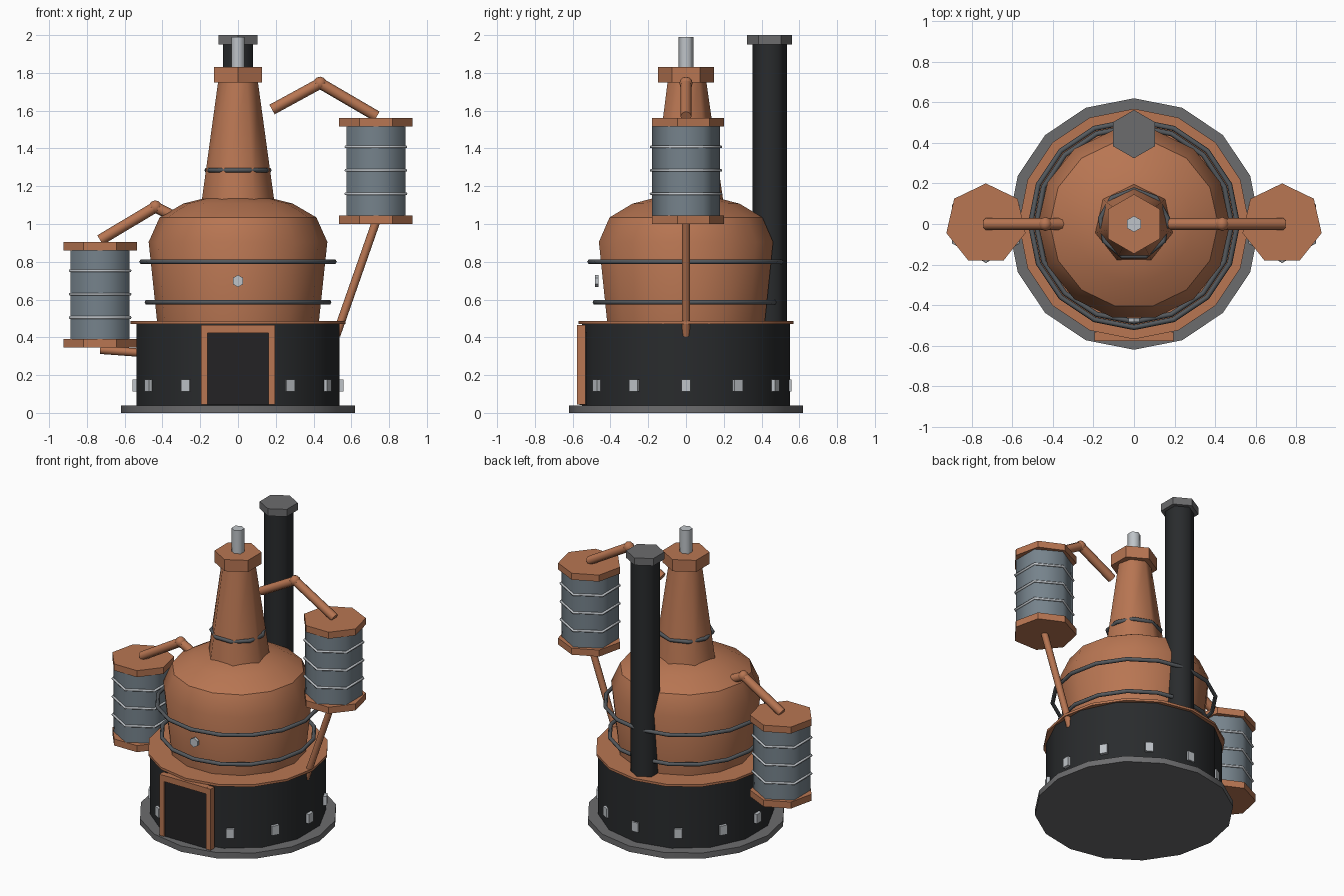
import bpy, bmesh
from math import sin, cos, pi, radians
from mathutils import Vector

if "Cube" in bpy.data.objects:
    bpy.data.objects.remove(bpy.data.objects["Cube"])


def material(name, rgb):
    m = bpy.data.materials.new(name)
    m.diffuse_color = (*rgb, 1)
    m.use_nodes = True
    m.node_tree.nodes["Principled BSDF"].inputs["Base Color"].default_value = m.diffuse_color
    return m


COPPER = material("copper", (0.48, 0.18, 0.085))
BLACK = material("black_iron", (0.022, 0.024, 0.026))
IRON = material("grey_iron", (0.15, 0.15, 0.155))
HOOP = material("hoop_steel", (0.09, 0.10, 0.11))
TANK = material("blue_steel", (0.18, 0.225, 0.26))
STEEL = material("pale_steel", (0.52, 0.55, 0.58))
DOOR = material("door_dark", (0.017, 0.016, 0.018))


def finish(name, bm, mat, angle):
    bmesh.ops.recalc_face_normals(bm, faces=bm.faces)
    me = bpy.data.meshes.new(name)
    bm.to_mesh(me)
    bm.free()
    ob = bpy.data.objects.new(name, me)
    bpy.context.collection.objects.link(ob)
    me.materials.append(mat)
    if angle:
        bpy.ops.object.select_all(action='DESELECT')
        ob.select_set(True)
        bpy.context.view_layer.objects.active = ob
        bpy.ops.object.shade_smooth_by_angle(angle=radians(angle))
    return ob


def lathe(name, profile, n, mat, x=0, y=0, start=pi / 2, ring=False, angle=30):
    """Spin (radius, z) points into an n-sided solid, or a hollow ring."""
    bm = bmesh.new()
    rows = [[bm.verts.new((x + r * cos(start + 2 * pi * i / n), y + r * sin(start + 2 * pi * i / n), z))
             for i in range(n)] for r, z in profile]
    pairs = list(zip(rows, rows[1:]))
    if ring:
        pairs.append((rows[-1], rows[0]))
    else:
        bm.faces.new(rows[0])
        bm.faces.new(rows[-1])
    for a, b in pairs:
        for i in range(n):
            j = (i + 1) % n
            bm.faces.new((a[i], a[j], b[j], b[i]))
    return finish(name, bm, mat, angle)


def hoop(name, r, z, t, n, mat, x=0):
    section = [(r + t * cos(k * pi / 3), z + t * sin(k * pi / 3)) for k in range(6)]
    return lathe(name, section, n, mat, x=x, ring=True, angle=65)


def pipe(name, a, b, r, mat, n=8):
    a, b = Vector(a), Vector(b)
    ob = lathe(name, [(r, 0), (r, (b - a).length)], n, mat, angle=50)
    ob.location = a
    ob.rotation_euler = (b - a).to_track_quat('Z', 'Y').to_euler()
    return ob


def box(name, size, loc, mat, turn=0):
    bm = bmesh.new()
    bmesh.ops.create_cube(bm, size=1)
    bmesh.ops.scale(bm, vec=size, verts=bm.verts)
    ob = finish(name, bm, mat, 0)
    ob.location = loc
    ob.rotation_euler.z = turn
    return ob


# Base plate, furnace and copper rim
lathe("base_plate", [(0.62, 0), (0.62, 0.04)], 16, IRON)
lathe("furnace", [(0.55, 0.04), (0.55, 0.472)], 14, BLACK)
lathe("furnace_rim", [(0.568, 0.47), (0.568, 0.486)], 16, COPPER)

# Rivets around the furnace
for i in range(12):
    a = i * pi / 6
    box(f"rivet_{i}", (0.03, 0.05, 0.064), (0.543 * cos(a), 0.543 * sin(a), 0.146), STEEL, a)

# Furnace door and its frame
box("door_panel", (0.33, 0.04, 0.385), (0, -0.545, 0.235), DOOR)
for s in (-1, 1):
    box(f"door_post_{s}", (0.034, 0.044, 0.42), (s * 0.178, -0.555, 0.255), COPPER)
box("door_lintel", (0.322, 0.044, 0.042), (0, -0.555, 0.445), COPPER)

# Copper pot with domed shoulder, and its hoops
lathe("pot", [(0.428, 0.48), (0.473, 0.905), (0.415, 1.035), (0.29, 1.108), (0.13, 1.148)],
      14, COPPER, start=0, angle=35)
hoop("lower_hoop", 0.482, 0.586, 0.013, 16, HOOP)
hoop("upper_hoop", 0.51, 0.80, 0.013, 16, HOOP)
pipe("gauge", (0, -0.463, 0.698), (0, -0.482, 0.698), 0.032, STEEL, 6)

# Neck, collar, cap and vent
lathe("neck", [(0.196, 1.13), (0.107, 1.76)], 7, COPPER, angle=60)
hoop("neck_ring", 0.168, 1.285, 0.013, 9, HOOP)
lathe("neck_cap", [(0.147, 1.75), (0.147, 1.83)], 6, COPPER)
lathe("vent", [(0.04, 1.82), (0.04, 1.99)], 6, STEEL, angle=65)

# Chimney at the back
lathe("chimney", [(0.092, 0.44), (0.092, 1.96)], 6, BLACK, y=0.443, angle=65)
lathe("chimney_cap", [(0.119, 1.95), (0.119, 2.0)], 6, IRON, y=0.443)

# Two condensers, each with flanges and three bands
for side, x, z in (("right", 0.73, 1.0), ("left", -0.73, 0.345)):
    lathe(f"{side}_condenser", [(0.18, z + 0.03), (0.18, z + 0.53)], 6, TANK, x=x, angle=65)
    for k, h in enumerate((0.0, 0.516)):
        lathe(f"{side}_flange_{k}", [(0.2, z + h), (0.2, z + h + 0.045)], 7, COPPER, x=x)
    for k in range(3):
        hoop(f"{side}_band_{k}", 0.184, z + 0.16 + 0.124 * k, 0.008, 6, STEEL, x=x)


# Bent vapour pipes with elbow joints, and drain pipes
def elbow_pipe(name, a, knee, b, r):
    pipe(name + "_inner", a, knee, r, COPPER)
    pipe(name + "_outer", knee, b, r, COPPER)
    bm = bmesh.new()
    bmesh.ops.create_uvsphere(bm, u_segments=8, v_segments=6, radius=r * 1.2)
    finish(name + "_elbow", bm, COPPER, 60).location = knee


elbow_pipe("right_vapour_pipe", (0.18, 0, 1.606), (0.435, 0, 1.745), (0.735, 0, 1.57), 0.029)
elbow_pipe("left_vapour_pipe", (-0.35, 0, 1.045), (-0.437, 0, 1.09), (-0.73, 0, 0.915), 0.029)
pipe("right_drain", (0.73, 0, 1.01), (0.52, 0, 0.41), 0.022, COPPER)
pipe("left_drain", (-0.73, 0, 0.334), (-0.51, 0, 0.318), 0.022, COPPER)
